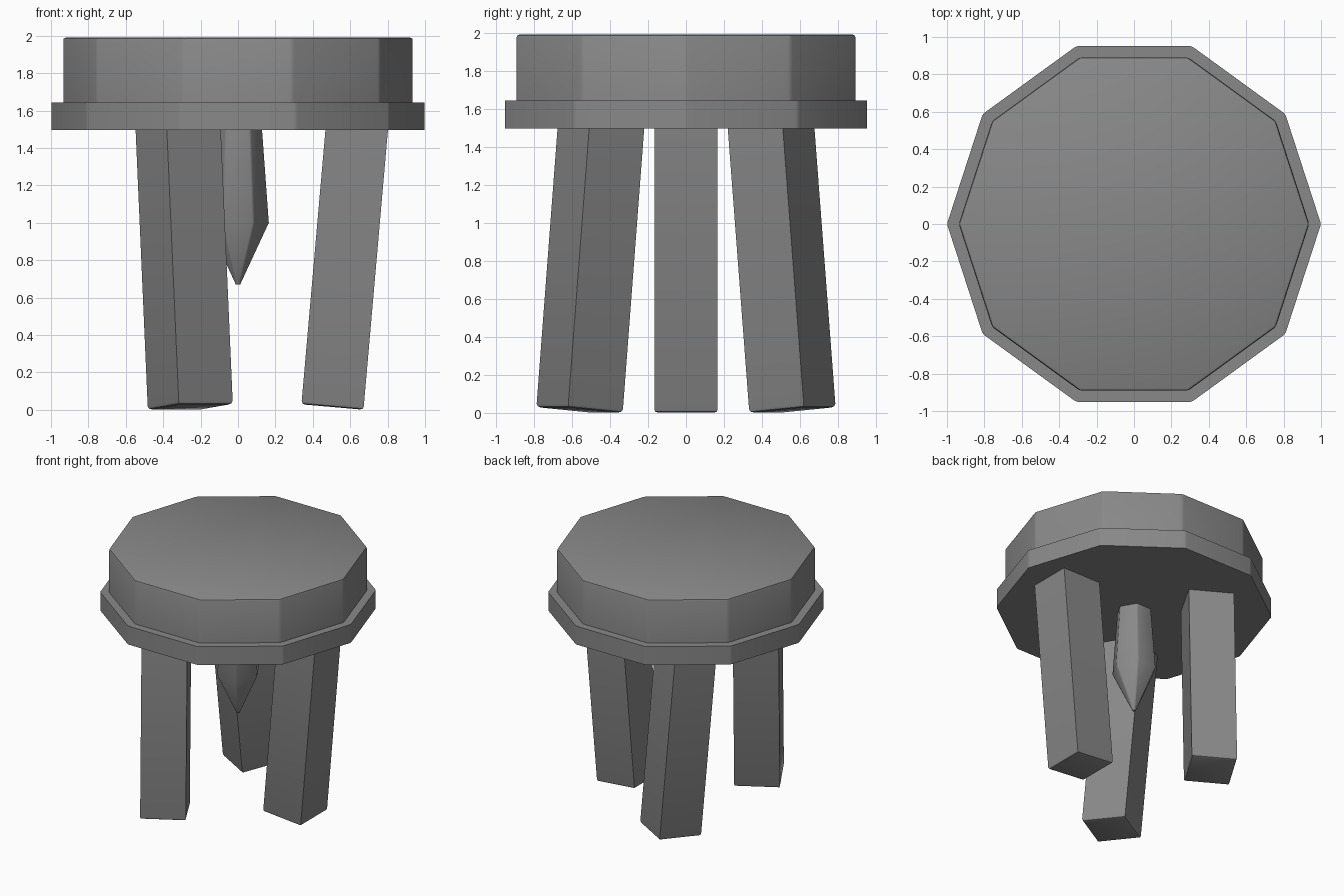
import bpy, bmesh, math
from mathutils import Matrix

if "Cube" in bpy.data.objects:
    bpy.data.objects.remove(bpy.data.objects["Cube"])

grey = bpy.data.materials.new("plain grey")
grey.diffuse_color = (0.25, 0.25, 0.25, 1)
grey.use_nodes = True
grey.node_tree.nodes["Principled BSDF"].inputs["Base Color"].default_value = grey.diffuse_color


def finish(bm, name):
    bmesh.ops.recalc_face_normals(bm, faces=bm.faces[:])
    mesh = bpy.data.meshes.new(name)
    bm.to_mesh(mesh)
    bm.free()
    mesh.materials.append(grey)
    ob = bpy.data.objects.new(name, mesh)
    bpy.context.collection.objects.link(ob)
    bpy.context.view_layer.objects.active = ob
    ob.select_set(True)
    bpy.ops.object.shade_smooth_by_angle(angle=math.radians(30))
    ob.select_set(False)
    return ob


def lathe(sides, profile):
    """Closed faceted solid from (radius, z) rings, bottom to top."""
    bm = bmesh.new()
    rings = [[bm.verts.new((r * math.cos(math.tau * i / sides),
                            r * math.sin(math.tau * i / sides), z))
              for i in range(sides)] for r, z in profile]
    for low, high in zip(rings, rings[1:]):
        for i in range(sides):
            j = (i + 1) % sides
            bm.faces.new((low[i], low[j], high[j], high[i]))
    bm.faces.new(rings[0][::-1])
    bm.faces.new(rings[-1])
    return bm


def bevel(bm, width, rule, segments=2):
    edges = [e for e in bm.edges if rule(e.verts[0].co, e.verts[1].co)]
    bmesh.ops.bevel(bm, geom=edges, offset=width, segments=segments,
                    profile=0.5, affect='EDGES')


def upright(a, b):
    return abs(a.z - b.z) > 0.01


# Ten-sided rim under the seat
bm = lathe(10, [(1.0, 1.495), (1.0, 1.642)])
bevel(bm, 0.012, upright)
finish(bm, "seat_rim")

# Thick ten-sided seat with softened upper edge
bm = lathe(10, [(0.937, 1.60), (0.937, 1.99)])
bevel(bm, 0.015, lambda a, b: upright(a, b) or min(a.z, b.z) > 1.9)
finish(bm, "seat")

# Six-sided pointed peg hanging below the centre
bm = lathe(6, [(0.014, 0.67), (0.167, 1.0), (0.127, 1.55)])
bevel(bm, 0.008, upright)
finish(bm, "centre_peg")

# Three square legs, each leaning five degrees
LEG, LENGTH = 0.333, 1.56
for name, x, y, turn in (("right_leg", 0.505, 0, 0),
                         ("front_leg", -0.255, -0.56, 120),
                         ("back_leg", -0.255, 0.56, -120)):
    bm = bmesh.new()
    bmesh.ops.create_cube(bm, size=1, matrix=Matrix.Translation((0, 0, LENGTH / 2))
                          @ Matrix.Diagonal((LEG, LEG, LENGTH, 1)))
    bevel(bm, 0.018, lambda a, b: max(a.z, b.z) < 0.01)
    leg = finish(bm, name)
    leg.location = (x, y, 0.015)
    leg.rotation_euler = (0, math.radians(5), math.radians(turn))
